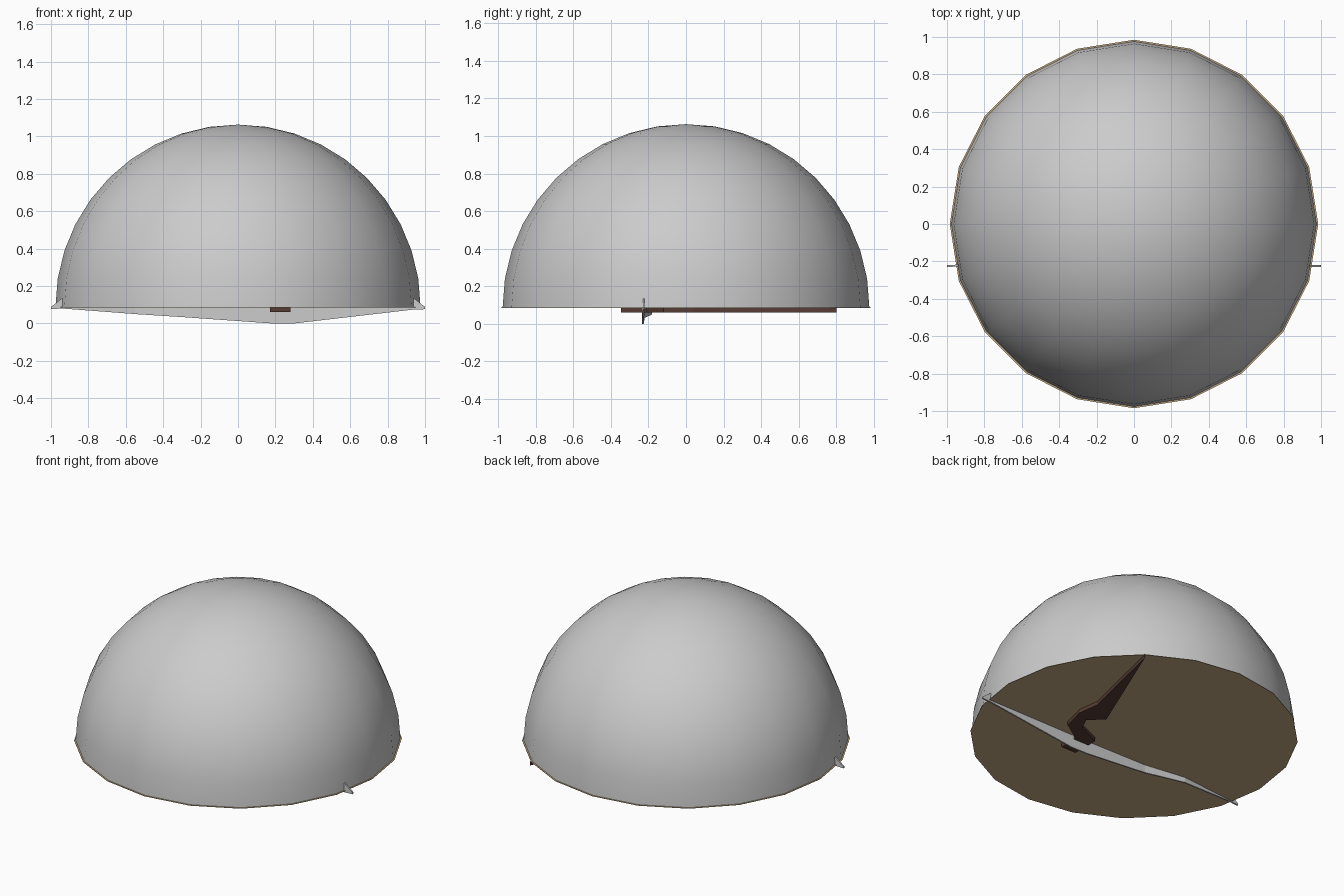
import bpy
import bmesh
import math

if "Cube" in bpy.data.objects:
    bpy.data.objects.remove(bpy.data.objects["Cube"])

BASE = 0.087   # height of the dome's open edge
SIDES = 20


def material(name, color):
    mat = bpy.data.materials.new(name)
    mat.diffuse_color = color
    mat.use_nodes = True
    mat.node_tree.nodes["Principled BSDF"].inputs["Base Color"].default_value = mat.diffuse_color
    return mat


def finish(name, bm, mat=None):
    bmesh.ops.recalc_face_normals(bm, faces=bm.faces)
    mesh = bpy.data.meshes.new(name)
    bm.to_mesh(mesh)
    bm.free()
    obj = bpy.data.objects.new(name, mesh)
    bpy.context.collection.objects.link(obj)
    if mat:
        mesh.materials.append(mat)
    return obj


def prism(name, outline, z0, z1, mat=None):
    """Extrude a flat outline straight up."""
    bm = bmesh.new()
    face = bm.faces.new([bm.verts.new((x, y, z0)) for x, y in outline])
    top = bmesh.ops.extrude_face_region(bm, geom=[face])["geom"]
    verts = [g for g in top if isinstance(g, bmesh.types.BMVert)]
    bmesh.ops.translate(bm, verts=verts, vec=(0, 0, z1 - z0))
    return finish(name, bm, mat)


tan = material("tan", (0.55, 0.41, 0.23, 1))
brown = material("dark_brown", (0.09, 0.045, 0.032, 1))

# Smooth dome: upper half of a sphere
bm = bmesh.new()
bmesh.ops.create_uvsphere(bm, u_segments=SIDES, v_segments=20, radius=0.976)
bmesh.ops.delete(bm, geom=[v for v in bm.verts if v.co.z < -0.001], context='VERTS')
bmesh.ops.translate(bm, verts=bm.verts, vec=(0, 0, BASE))
for f in bm.faces:
    f.smooth = True
finish("dome", bm)

# Tan underside disc, slightly wider than the dome
ring = [(0.985 * math.cos(i * math.tau / SIDES), 0.985 * math.sin(i * math.tau / SIDES))
        for i in range(SIDES)]
prism("underside_disc", ring, BASE - 0.003, BASE, tan)

# Bent wooden handle lying flat against the disc
handle = [(0.585, 0.80), (0.44, 0.18), (0.46, 0.04), (0.42, -0.12), (0.28, -0.21),
          (0.28, -0.345), (0.17, -0.345), (0.17, -0.16), (0.33, -0.09),
          (0.375, 0.0), (0.285, 0.08)]
prism("bent_handle", handle, 0.06, BASE, brown)

# Thin blade across the underside: x, y, lower z, upper z per station
stations = [(-1.0, -0.225, 0.076, 0.088), (-0.94, -0.222, 0.08, 0.135),
            (-0.93, -0.222, 0.079, BASE), (-0.55, -0.185, 0.05, BASE),
            (-0.27, -0.225, 0.032, BASE), (0.18, -0.23, 0.0, BASE),
            (0.30, -0.23, 0.0, BASE), (0.93, -0.225, 0.073, BASE),
            (0.94, -0.225, 0.074, 0.135), (1.0, -0.225, 0.076, 0.088)]
bm = bmesh.new()
rows = []
for x, y, lo, hi in stations:
    rows.append([bm.verts.new((x, y + dy, z)) for dy, z in
                 ((-0.005, lo), (0.005, lo), (0.005, hi), (-0.005, hi))])
for a, b in zip(rows, rows[1:]):
    for i in range(4):
        j = (i + 1) % 4
        bm.faces.new((a[i], a[j], b[j], b[i]))
bm.faces.new(rows[0])
bm.faces.new(rows[-1])
finish("cross_blade", bm)
